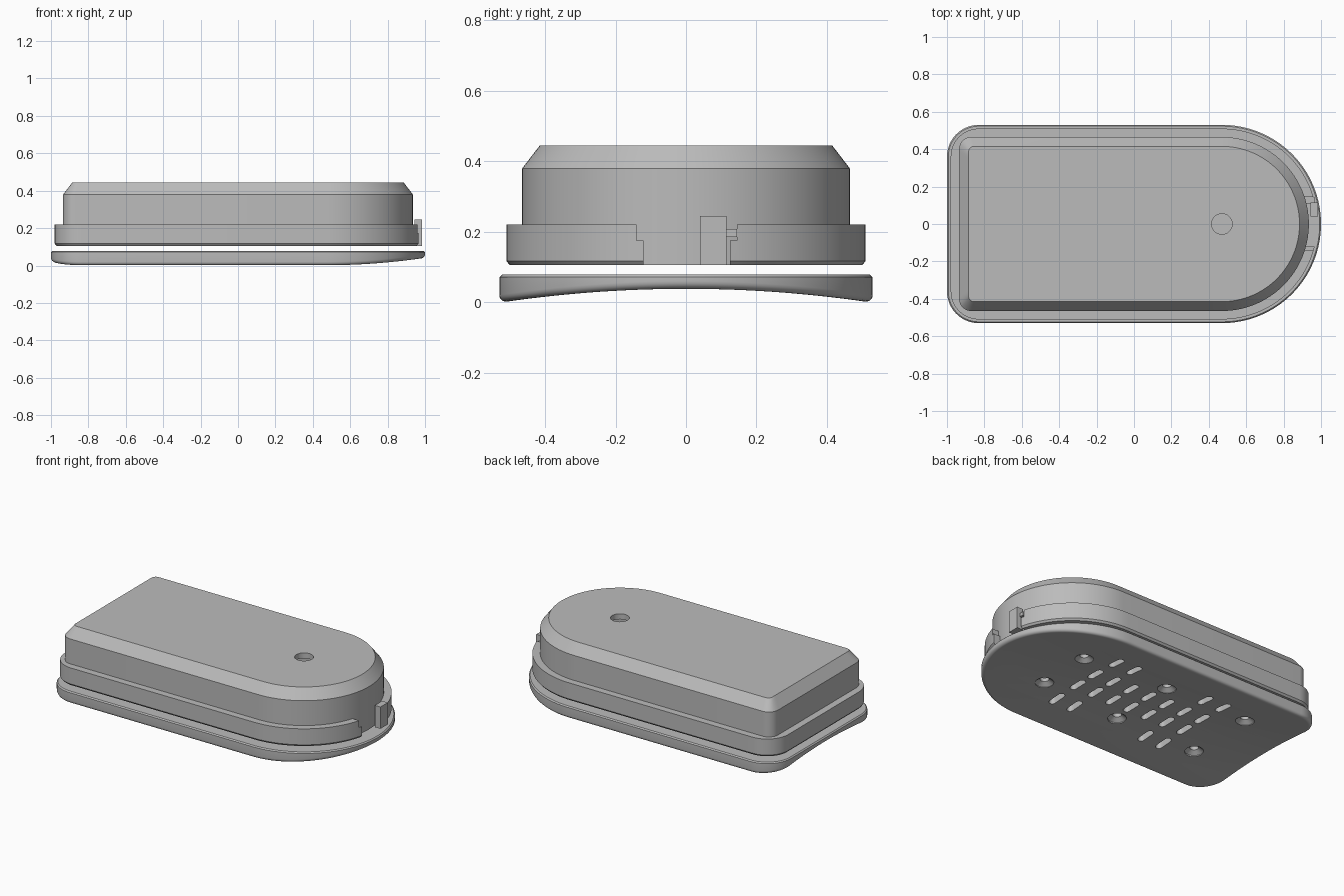
import bpy
import bmesh
from math import sin, cos, pi, sqrt

cube = bpy.data.objects.get("Cube")
if cube:
    bpy.data.objects.remove(cube, do_unlink=True)

grey = bpy.data.materials.new("mid_grey")
grey.use_nodes = True
grey.diffuse_color = (0.5, 0.5, 0.5, 1)
grey.node_tree.nodes["Principled BSDF"].inputs["Base Color"].default_value = (0.5, 0.5, 0.5, 1)

STEPS = 64      # samples across the width of every outline
CENTRE = 0.47   # centre of the round end


def outline(r, corner, height):
    """Ring with a round end at +x and two rounded corners at -x."""
    right, left = [], []
    for i in range(STEPS + 1):
        a = -pi / 2 + pi * i / STEPS
        y = r * sin(a)
        z = height(y) if callable(height) else height
        over = max(0, abs(y) - (r - corner))
        x = corner - sqrt(max(0, corner ** 2 - over ** 2))
        right.append((CENTRE + r * cos(a), y, z))
        left.append((x - CENTRE - r, y, z))
    return right + left[::-1]


def circle(x, y, r, z, n=32):
    return [(x + r * cos(2 * pi * i / n), y + r * sin(2 * pi * i / n), z) for i in range(n)]


def slot(x, y, r, half, z, n=8):
    """Stadium ring, long along y."""
    arc = [(r * cos(pi * i / n), half + r * sin(pi * i / n)) for i in range(n + 1)]
    return [(x + s * px, y + s * py, z) for s in (1, -1) for px, py in arc]


def rectangle(x0, x1, y0, y1, z):
    return [(x0, y0, z), (x1, y0, z), (x1, y1, z), (x0, y1, z)]


def loft(bm, rings, caps="flat"):
    """Skin rings together; caps: flat polygon, strips across, or closed loop."""
    loops = [[bm.verts.new(p) for p in ring] for ring in rings]
    n = len(loops[0])
    pairs = list(zip(loops, loops[1:]))
    if caps == "loop":
        pairs.append((loops[-1], loops[0]))
    for a, b in pairs:
        for i in range(n):
            j = (i + 1) % n
            bm.faces.new((a[i], a[j], b[j], b[i]))
    for ring in (loops[0], loops[-1]):
        if caps == "flat":
            bm.faces.new(ring)
        elif caps == "strips":
            for i in range(n // 2 - 1):
                bm.faces.new((ring[i], ring[i + 1], ring[n - 2 - i], ring[n - 1 - i]))


def make(name, *parts, caps="flat"):
    bm = bmesh.new()
    for rings in parts:
        loft(bm, rings, caps)
    bmesh.ops.recalc_face_normals(bm, faces=bm.faces)
    mesh = bpy.data.meshes.new(name)
    bm.to_mesh(mesh)
    bm.free()
    mesh.materials.append(grey)
    ob = bpy.data.objects.new(name, mesh)
    bpy.context.collection.objects.link(ob)
    return ob


def activate(ob):
    bpy.ops.object.select_all(action="DESELECT")
    ob.select_set(True)
    bpy.context.view_layer.objects.active = ob


def cut(ob, *parts):
    cutter = make("cutter", *parts)
    cutter.hide_render = True
    mod = ob.modifiers.new("cut", "BOOLEAN")
    mod.operation = "DIFFERENCE"
    mod.solver = "EXACT"
    mod.object = cutter
    activate(ob)
    bpy.ops.object.modifier_apply(modifier=mod.name)
    bpy.data.objects.remove(cutter, do_unlink=True)


def box(x0, x1, y0, y1, z0, z1):
    return [rectangle(x0, x1, y0, y1, z) for z in (z0, z1)]


# Base plate: flat top, underside arched across the width, rounded lower edge
FILLET = 0.022


def underside(y, lift=0):
    return 0.038 * (1 - (y / 0.52) ** 2) + lift


rings = []
for k in range(6):
    a = pi / 2 * k / 5
    inset = FILLET * (1 - sin(a))
    lift = FILLET * (1 - cos(a))
    rings.append(outline(0.53 - inset, 0.17 - inset, lambda y, l=lift: underside(y, l)))
rings += [outline(0.53, 0.17, 0.071), outline(0.523, 0.163, 0.078)]
base_plate = make("base_plate", rings, caps="strips")

# Vent slots and countersunk screw holes
cutters = []
for col in range(7):
    x = 0.36 - 0.135 * col
    rows = (0.08, 0.27) if col in (0, 1, 5, 6) else (0.08,)
    for y in rows:
        for s in (1, -1):
            cutters.append([slot(x, s * y, 0.021, 0.04, z) for z in (-0.1, 0.2)])
for x, y in ((0.53, 0.18), (-0.06, 0.225), (-0.65, 0.23)):
    for s in (1, -1):
        profile = ((0.055, -0.1), (0.055, 0.035), (0.026, 0.056), (0.026, 0.2))
        cutters.append([circle(x, s * y, r, z) for r, z in profile])
cut(base_plate, *cutters)

# Hollow cover with a chamfered top and one round opening
profile = ((0.39, 0.03, 0.41), (0.43, 0.04, 0.365), (0.43, 0.04, 0.105),
           (0.465, 0.065, 0.105), (0.465, 0.065, 0.38), (0.415, 0.03, 0.445))
cover = make("cover", [outline(*p) for p in profile], caps="strips")
cut(cover, [circle(CENTRE, 0, 0.055, z) for z in (0.3, 0.6)])

# Band around the foot of the cover, with a stepped notch at the round end
profile = ((0.455, 0.06, 0.106), (0.5, 0.14, 0.105), (0.51, 0.15, 0.117),
           (0.51, 0.15, 0.22), (0.455, 0.06, 0.22))
band = make("band", [outline(*p) for p in profile], caps="loop")
cut(band, box(0.85, 1.1, -0.12, 0.125, 0.05, 0.19))
cut(band, box(0.85, 1.1, -0.14, 0.145, 0.175, 0.3))

# Latch standing in the notch
latch = make("latch", box(0.945, 0.985, 0.04, 0.115, 0.105, 0.245))
latch_arm = make("latch_arm", box(0.91, 0.965, 0.11, 0.145, 0.185, 0.208))

for ob in (base_plate, cover, band, latch, latch_arm):
    activate(ob)
    bpy.ops.object.shade_smooth_by_angle()
